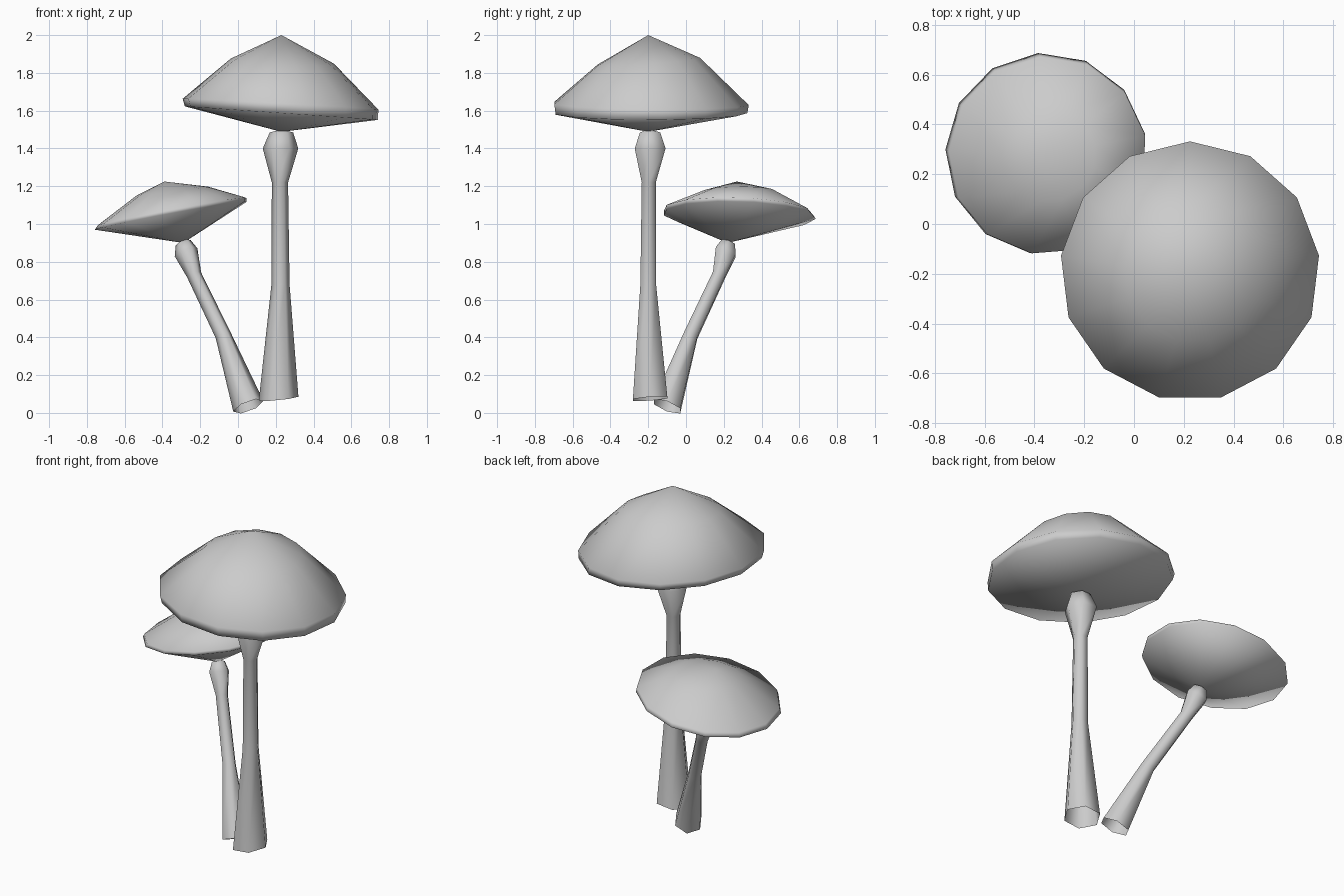
import bpy, bmesh, math

if "Cube" in bpy.data.objects:
    bpy.data.objects.remove(bpy.data.objects["Cube"])


def loft(name, rings, sides, phase=0.0, start=None, end=None):
    """Skin rings of (x, y, z, radius, slope_x, slope_y); optional end points."""
    bm = bmesh.new()
    loops = []
    for x, y, z, r, sx, sy in rings:
        loop = []
        for i in range(sides):
            a = phase + math.tau * i / sides
            dx, dy = r * math.cos(a), r * math.sin(a)
            loop.append(bm.verts.new((x + dx, y + dy, z + sx * dx + sy * dy)))
        loops.append(loop)
    for a, b in zip(loops, loops[1:]):
        for i in range(sides):
            j = (i + 1) % sides
            bm.faces.new((a[i], a[j], b[j], b[i]))
    for point, loop in ((start, loops[0]), (end, loops[-1])):
        if point:
            tip = bm.verts.new(point)
            for i in range(sides):
                bm.faces.new((loop[i], loop[(i + 1) % sides], tip))
    bmesh.ops.recalc_face_normals(bm, faces=bm.faces)
    mesh = bpy.data.meshes.new(name)
    bm.to_mesh(mesh)
    bm.free()
    mesh.shade_smooth()
    obj = bpy.data.objects.new(name, mesh)
    bpy.context.collection.objects.link(obj)
    return obj


# Tall mushroom: hexagonal stem with flared foot and collar, open at the foot
loft("tall_stem", [
    (0.215, -0.19, 0.075, 0.105, 0.10, 0.07),
    (0.225, -0.20, 0.68, 0.048, 0, 0),
    (0.222, -0.197, 1.22, 0.043, 0, 0),
    (0.225, -0.19, 1.40, 0.094, 0, 0),
    (0.23, -0.19, 1.485, 0.062, 0, 0),
], 6, end=(0.23, -0.195, 1.50))

# Tall mushroom: faceted conical cap with thin rim
loft("tall_cap", [
    (0.23, -0.19, 1.587, 0.515, -0.07, 0.0),
    (0.225, -0.19, 1.635, 0.522, -0.055, -0.01),
    (0.235, -0.20, 1.86, 0.275, -0.05, 0.07),
], 13, phase=math.pi / 2, start=(0.23, -0.20, 1.488), end=(0.23, -0.20, 2.0))

# Small mushroom: leaning stem, rings square to the lean
lean = (0.35, -0.35)
loft("small_stem", [
    (0.055, -0.10, 0.035, 0.080, *lean),
    (-0.078, 0.025, 0.41, 0.040, *lean),
    (-0.232, 0.175, 0.73, 0.037, *lean),
    (-0.275, 0.21, 0.85, 0.060, *lean),
    (-0.29, 0.225, 0.90, 0.040, *lean),
], 6, end=(-0.29, 0.225, 0.915))

# Small mushroom: flatter cap tipped down to the left
loft("small_cap", [
    (-0.353, 0.283, 1.045, 0.405, 0.185, -0.03),
    (-0.345, 0.275, 1.067, 0.398, 0.185, -0.03),
    (-0.345, 0.28, 1.175, 0.19, 0.12, 0.01),
], 13, phase=0.2, start=(-0.29, 0.22, 0.90), end=(-0.39, 0.27, 1.225))
